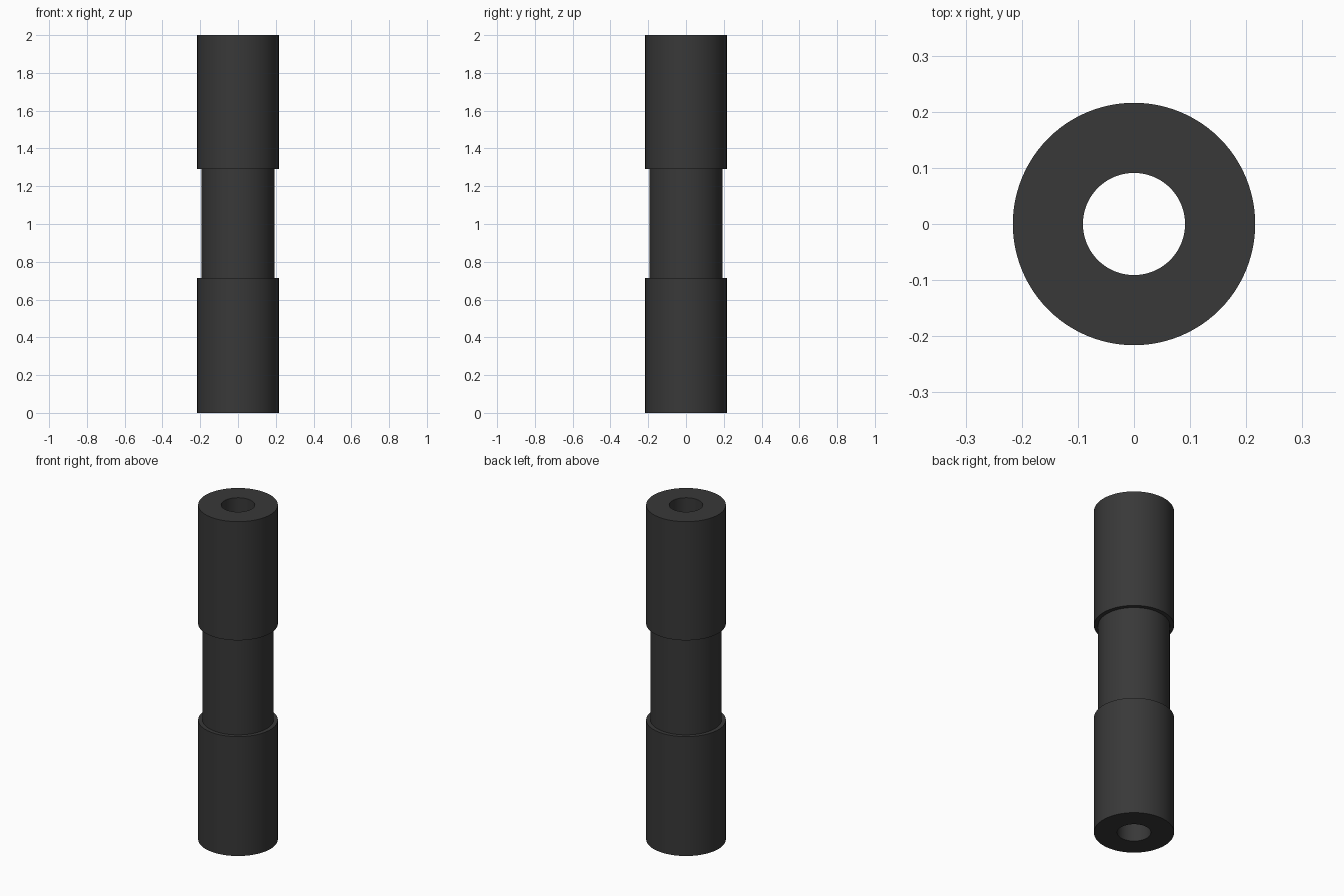
import bpy, bmesh
from math import cos, sin, tau

if "Cube" in bpy.data.objects:
    bpy.data.objects.remove(bpy.data.objects["Cube"])

SEGMENTS = 96
BORE, WAIST, OUTER = 0.091, 0.193, 0.216
LOW, HIGH, TOP = 0.714, 1.29, 2.0

# Closed cross-section (radius, height): thick ends, recessed waist, through bore
profile = [(BORE, 0), (OUTER, 0), (OUTER, LOW), (WAIST, LOW),
           (WAIST, HIGH), (OUTER, HIGH), (OUTER, TOP), (BORE, TOP)]


def lathe(name, points):
    bm = bmesh.new()
    rings = [[bm.verts.new((r * cos(tau * i / SEGMENTS), r * sin(tau * i / SEGMENTS), z))
              for r, z in points] for i in range(SEGMENTS)]
    n = len(points)
    for i in range(SEGMENTS):
        a, b = rings[i], rings[(i + 1) % SEGMENTS]
        for j in range(n):
            k = (j + 1) % n
            bm.faces.new((a[j], b[j], b[k], a[k]))
    bmesh.ops.recalc_face_normals(bm, faces=bm.faces)
    mesh = bpy.data.meshes.new(name)
    bm.to_mesh(mesh)
    bm.free()
    obj = bpy.data.objects.new(name, mesh)
    bpy.context.collection.objects.link(obj)
    return obj


# Stepped hollow sleeve
sleeve = lathe("stepped_sleeve", profile)
dark = bpy.data.materials.new("dark_grey")
dark.diffuse_color = (0.04, 0.04, 0.04, 1)
dark.use_nodes = True
dark.node_tree.nodes["Principled BSDF"].inputs["Base Color"].default_value = dark.diffuse_color
sleeve.data.materials.append(dark)

# Smooth round walls with sharp steps
bpy.context.view_layer.objects.active = sleeve
sleeve.select_set(True)
bpy.ops.object.shade_smooth_by_angle()
